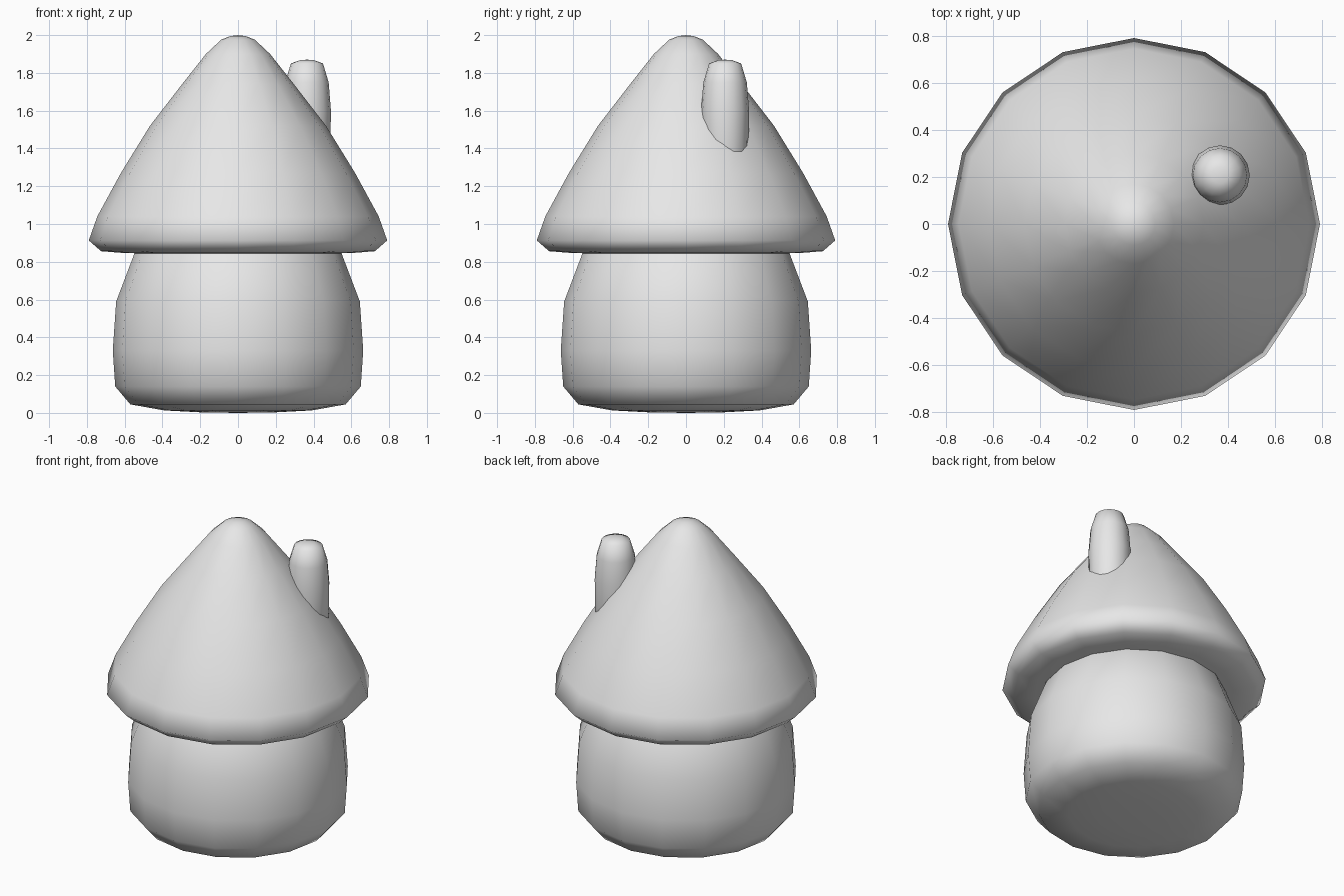
import bpy
import bmesh
import math

if "Cube" in bpy.data.objects:
    bpy.data.objects.remove(bpy.data.objects["Cube"], do_unlink=True)

SIDES = 16

clay = bpy.data.materials.new("plain_grey")
clay.use_nodes = True
GREY = (0.8, 0.8, 0.8, 1.0)
clay.diffuse_color = GREY
clay.node_tree.nodes["Principled BSDF"].inputs["Base Color"].default_value = GREY


def lathe(name, profile, center=(0, 0)):
    """Spin (radius, height) points, listed bottom to top, into a closed smooth solid."""
    bm = bmesh.new()
    rings = []
    for r, z in profile:
        count = SIDES if r > 0 else 1
        rings.append([
            bm.verts.new((r * math.cos(math.tau * i / SIDES),
                          r * math.sin(math.tau * i / SIDES), z))
            for i in range(count)])
    for low, high in zip(rings, rings[1:]):
        for i in range(SIDES):
            j = (i + 1) % SIDES
            corners = [low[i % len(low)], low[j % len(low)],
                       high[j % len(high)], high[i % len(high)]]
            bm.faces.new(list(dict.fromkeys(corners)))
    bmesh.ops.recalc_face_normals(bm, faces=bm.faces)
    for face in bm.faces:
        face.smooth = True
    mesh = bpy.data.meshes.new(name)
    bm.to_mesh(mesh)
    bm.free()
    mesh.materials.append(clay)
    obj = bpy.data.objects.new(name, mesh)
    obj.location = (*center, 0)
    bpy.context.collection.objects.link(obj)
    return obj


# Rounded house body, its top tucked into the roof
lathe("house_body", [
    (0, 0), (0.2, 0.003), (0.39, 0.013), (0.57, 0.045), (0.65, 0.14),
    (0.663, 0.33), (0.645, 0.59), (0.55, 0.84), (0.45, 0.95), (0, 1.0)])

# Pointed roof with a rounded eave and a flat underside
lathe("roof", [
    (0, 0.84), (0.37, 0.842), (0.6, 0.846), (0.725, 0.856), (0.79, 0.913),
    (0.745, 1.04), (0.62, 1.27), (0.466, 1.52), (0.296, 1.74),
    (0.17, 1.9), (0.09, 1.975), (0.04, 1.995), (0, 2.0)])

# Round-topped chimney, its foot buried in the roof
lathe("chimney", [
    (0, 1.25), (0.1, 1.26), (0.123, 1.35), (0.127, 1.6), (0.115, 1.75),
    (0.085, 1.85), (0.035, 1.868), (0, 1.87)], center=(0.365, 0.207))
